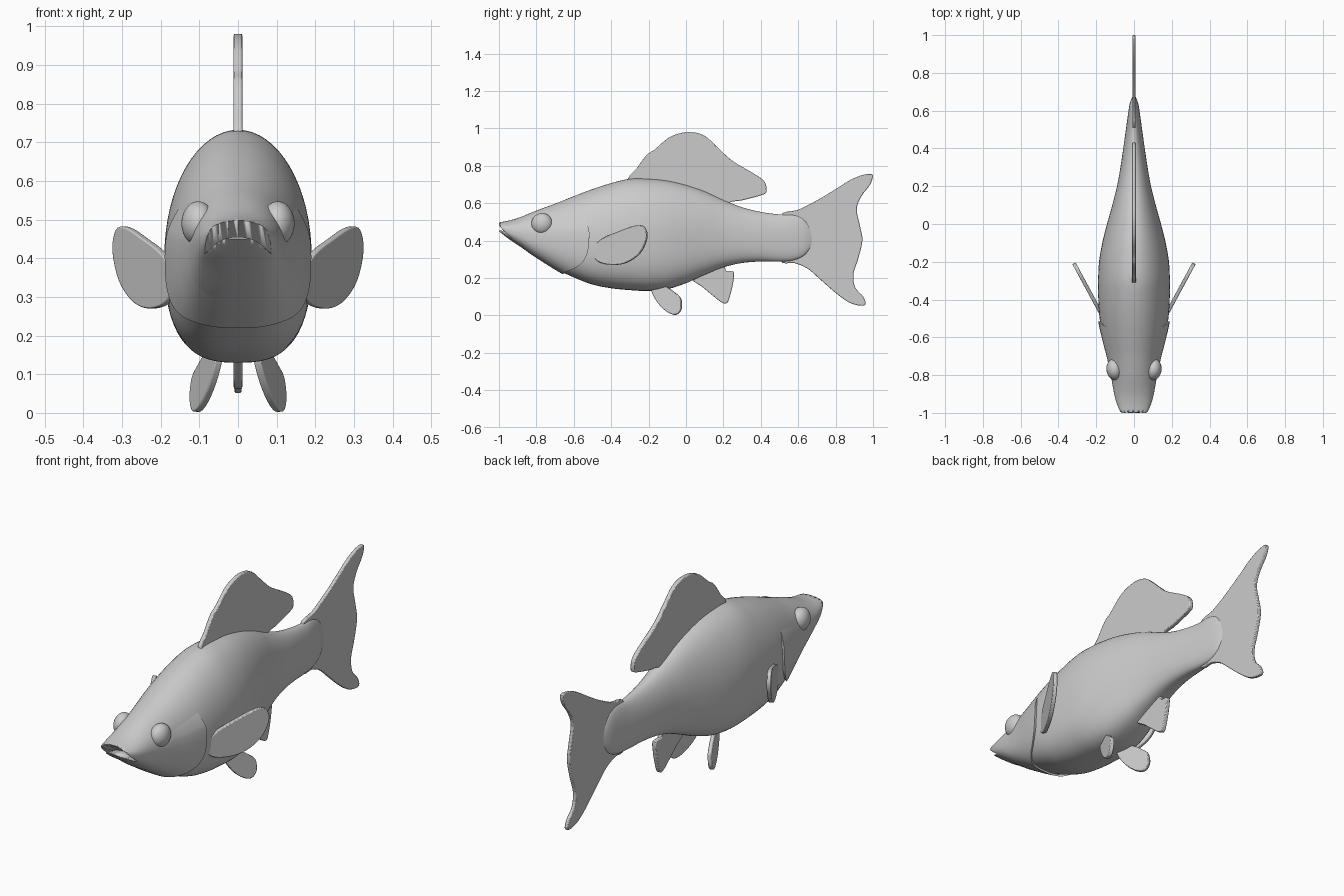
import bpy, bmesh
from math import sin, cos, pi
from mathutils import Vector

if "Cube" in bpy.data.objects:
    bpy.data.objects.remove(bpy.data.objects["Cube"])

# Body stations: y, top z, bottom z, half width
BODY = [(-1.0, .497, .45, .07), (-.95, .506, .41, .092), (-.9, .52, .377, .105), (-.8, .56, .307, .123),
        (-.7, .597, .25, .143), (-.6, .637, .203, .165), (-.5, .675, .165, .182), (-.4, .707, .145, .189),
        (-.3, .73, .135, .19), (-.2, .73, .13, .185), (-.1, .72, .14, .168), (0, .697, .172, .143),
        (.1, .663, .217, .115), (.2, .617, .257, .09), (.3, .578, .28, .072), (.4, .553, .288, .057),
        (.5, .54, .287, .043), (.58, .54, .295, .032), (.64, .51, .325, .022), (.68, .44, .38, .006)]


def station(y):
    """Smoothly interpolated top, bottom and half width at y."""
    n = len(BODY)
    i = next((k for k in range(n - 1) if y <= BODY[k + 1][0]), n - 2)
    p = [BODY[min(max(i + k, 0), n - 1)] for k in (-1, 0, 1, 2)]
    d = p[2][0] - p[1][0]
    t = (y - p[1][0]) / d
    out = []
    for c in (1, 2, 3):
        m0 = (p[2][c] - p[0][c]) / (p[2][0] - p[0][0]) * d
        m1 = (p[3][c] - p[1][c]) / (p[3][0] - p[1][0]) * d
        out.append((2*t**3 - 3*t*t + 1) * p[1][c] + (t**3 - 2*t*t + t) * m0
                   + (3*t*t - 2*t**3) * p[2][c] + (t**3 - t*t) * m1)
    return out


def skin(y, a, scale=1.0):
    """Point on the body: egg-shaped section, boxier below."""
    top, bot, half = station(y)
    cz = bot + .46 * (top - bot)
    c, s = cos(a), sin(a)
    e = 1.0 if s > 0 else 2 / 2.8
    x = half * abs(c) ** e * (1 if c > 0 else -1)
    z = (top - cz if s > 0 else cz - bot) * abs(s) ** e * (1 if s > 0 else -1)
    return Vector((x * scale, y, cz + z * scale))


def make(name, rows, closed=True, caps=True, angle=40):
    """Loft rows of points into an object."""
    bm = bmesh.new()
    vs = [[bm.verts.new(p) for p in r] for r in rows]
    n = len(rows[0])
    for a, b in zip(vs, vs[1:]):
        for i in range(n if closed else n - 1):
            j = (i + 1) % n
            bm.faces.new((a[i], a[j], b[j], b[i]))
    if caps:
        bm.faces.new(vs[0])
        bm.faces.new(vs[-1])
    bmesh.ops.recalc_face_normals(bm, faces=bm.faces)
    me = bpy.data.meshes.new(name)
    bm.to_mesh(me)
    bm.free()
    ob = bpy.data.objects.new(name, me)
    bpy.context.collection.objects.link(ob)
    smooth(ob, angle)
    return ob


def smooth(ob, angle):
    bpy.ops.object.select_all(action='DESELECT')
    ob.select_set(True)
    bpy.context.view_layer.objects.active = ob
    bpy.ops.object.shade_smooth_by_angle(angle=angle * pi / 180)


def fin(name, pts, plane=(0, 0, 0), thick=.011, side=1):
    """Plate from a smoothed (y, z) outline lying on x = k + ky*y + kz*z."""
    k, ky, kz = plane
    n, line = len(pts), []
    for i in range(n):
        a, b, c, d = (Vector(pts[(i + q) % n]) for q in (-1, 0, 1, 2))
        for s in range(4):
            t = s / 4
            line.append(.5 * (2*b + (c - a)*t + (2*a - 5*b + 4*c - d)*t*t + (3*b - a - 3*c + d)*t**3))
    nor = Vector((1, -ky, -kz)).normalized() * thick
    rows = []
    for sgn in (-1, 1):
        row = [Vector((k + ky*p.x + kz*p.y, p.x, p.y)) + nor * sgn for p in line]
        rows.append([Vector((p.x * side, p.y, p.z)) for p in row])
    ob = make(name, rows)
    bev = ob.modifiers.new("soft_edge", 'BEVEL')
    bev.width, bev.segments = .004, 2
    bev.limit_method, bev.angle_limit = 'ANGLE', 1.0
    return ob


# Body with head
ys = [-1 + 1.68 * i / 84 for i in range(85)]
body = make("body", [[skin(y, 2*pi*j/64) for j in range(64)] for y in ys])

# Mouth: arched wedge cut
cut_rows = []
for i in range(-12, 13):
    x = i * .0125
    dz = -.035 * (x / .09) ** 2
    cut_rows.append([(x, -.925, .442 + dz), (x, -1.06, .547 + dz), (x, -1.06, .466 + dz)])
cutter = make("mouth_cutter", cut_rows)
cutter.hide_render = True
cutter.hide_set(True)
boo = body.modifiers.new("mouth", 'BOOLEAN')
boo.operation, boo.object, boo.solver = 'DIFFERENCE', cutter, 'EXACT'

# Gill cover: raised flap wrapping under the head
EDGE = [(0, -.66), (.5, -.65), (.8, -.615), (1.2, -.545), (1.57, -.512), (1.85, -.52), (2.15, -.55)]


def gill_edge(d):
    for (a, ya), (b, yb) in zip(EDGE, EDGE[1:]):
        if d <= b:
            return ya + (yb - ya) * (d - a) / (b - a)
    return EDGE[-1][1]


rows = []
for i in range(14):
    t = min(i / 12, 1)
    row = []
    for j in range(101):
        d = (j / 50 - 1) * 2.15
        # average to round the flap edge
        end = sum(gill_edge(abs(d + q)) for q in (-.15, 0, .15)) / 3
        fade = min(1, (2.15 - abs(d)) / .35)
        sc = .96 if i == 13 else .99 + (.01 + .055 * t) * fade
        row.append(skin(-.78 + (end + .78) * t, d - pi / 2, sc))
    rows.append(row)
make("gill_cover", rows, closed=False, caps=False)

# Fins on the centre line
fin("dorsal_fin", [(-.30, .71), (-.26, .79), (-.21, .858), (-.17, .885), (-.1, .945), (-.04, .972), (.03, .98),
                   (.1, .96), (.17, .897), (.25, .825), (.36, .76), (.42, .715), (.43, .665), (.41, .645),
                   (.3, .615), (.23, .602), (.2, .55), (-.05, .63)])
fin("tail_fin", [(.5, .525), (.6, .565), (.7, .615), (.8, .675), (.88, .725), (.95, .752), (.998, .752), (.985, .70),
                 (.94, .64), (.913, .57), (.93, .48), (.943, .40), (.92, .30), (.895, .22), (.905, .15), (.948, .10),
                 (.96, .06), (.93, .052), (.87, .07), (.8, .12), (.72, .19), (.65, .25), (.58, .28), (.5, .30)],
    thick=.009)
fin("anal_fin", [(.02, .21), (.09, .15), (.15, .10), (.19, .07), (.22, .066), (.24, .12), (.253, .18), (.255, .232),
                 (.215, .238), (.2, .265), (.12, .28)])

# Paired fins and eyes
for side, tag in ((1, "right"), (-1, "left")):
    fin("pectoral_fin_" + tag, [(-.445, .41), (-.35, .452), (-.27, .48), (-.225, .474), (-.208, .42), (-.24, .34),
                                (-.31, .285), (-.39, .27), (-.47, .29), (-.50, .35)], (.43, .54, 0), .010, side)
    fin("pelvic_fin_" + tag, [(-.185, .14), (-.155, .075), (-.105, .022), (-.055, .003), (-.025, .035), (-.028, .09),
                              (-.06, .122), (-.1, .15), (-.16, .17)], (.13, .38, -.08), .010, side)
    bpy.ops.mesh.primitive_uv_sphere_add(segments=32, ring_count=20, radius=1, location=(side * .103, -.77, .49),
                                         rotation=(0, 0, side * -.12))
    eye = bpy.context.object
    eye.name = "eye_" + tag
    eye.scale = (.043, .057, .057)
    smooth(eye, 60)
